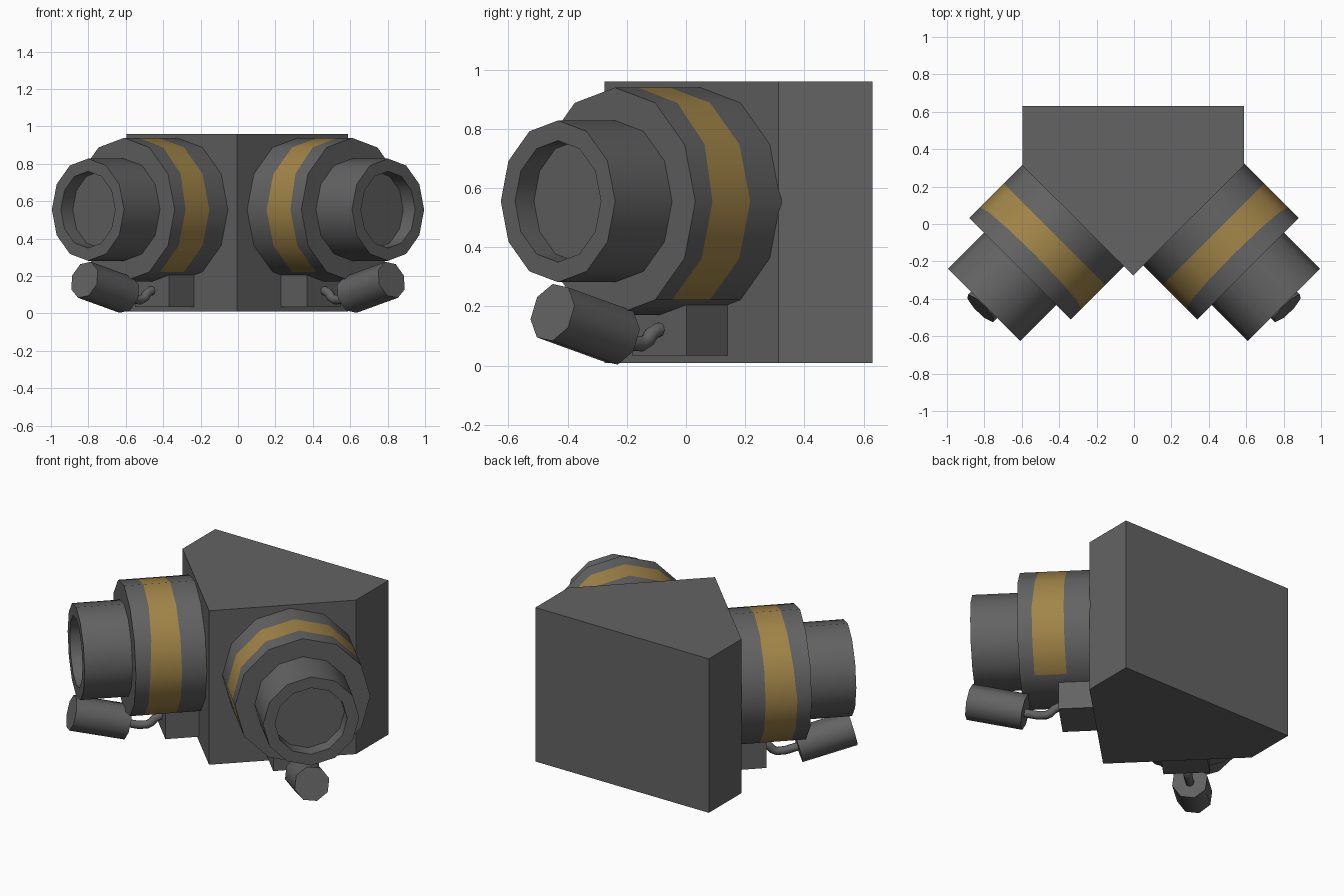
import bpy, bmesh, math
from mathutils import Vector

if "Cube" in bpy.data.objects:
    bpy.data.objects.remove(bpy.data.objects["Cube"])


def material(name, rgb):
    m = bpy.data.materials.new(name)
    m.diffuse_color = (*rgb, 1)
    m.use_nodes = True
    m.node_tree.nodes["Principled BSDF"].inputs["Base Color"].default_value = m.diffuse_color
    return m


GREY = material("dark_grey", (0.125, 0.125, 0.125))
GOLD = material("worn_gold", (0.36, 0.235, 0.065))
D = math.sqrt(0.5)


def place(side, s, b, z):
    """Camera frame: s = out along the 45 degree axis, b = sideways, z = up."""
    return Vector((side * (0.32 + D * (s + b)), 0.05 + D * (b - s), z))


def finish(bm, name, smooth=False):
    bmesh.ops.recalc_face_normals(bm, faces=bm.faces)
    me = bpy.data.meshes.new(name)
    bm.to_mesh(me)
    bm.free()
    me.materials.append(GREY)
    me.materials.append(GOLD)
    ob = bpy.data.objects.new(name, me)
    bpy.context.collection.objects.link(ob)
    if smooth:
        bpy.ops.object.select_all(action='DESELECT')
        ob.select_set(True)
        bpy.context.view_layer.objects.active = ob
        bpy.ops.object.shade_smooth_by_angle(angle=math.radians(48))
    return ob


def loft(name, rings, smooth=True, gold=None):
    """Skin a list of point rings, cap both ends; gold(ring, segment) paints faces."""
    bm = bmesh.new()
    vs = [[bm.verts.new(p) for p in ring] for ring in rings]
    n = len(vs[0])
    for i in range(len(vs) - 1):
        for k in range(n):
            j = (k + 1) % n
            f = bm.faces.new((vs[i][k], vs[i][j], vs[i + 1][j], vs[i + 1][k]))
            f.material_index = int(bool(gold and gold(i, k)))
    bm.faces.new(vs[0])
    bm.faces.new(vs[-1])
    return finish(bm, name, smooth)


def tube(name, side, path, radius, n, turn=0.0):
    """Round section swept along (s, z) points in the camera's vertical plane."""
    rings = []
    for i, (s, z) in enumerate(path):
        p, q = path[max(i - 1, 0)], path[min(i + 1, len(path) - 1)]
        t = Vector((q[0] - p[0], q[1] - p[1])).normalized()
        ring = []
        for k in range(n):
            a = 2 * math.pi * (k + turn) / n
            u = radius * math.sin(a)
            ring.append(place(side, s - t.y * u, radius * math.cos(a), z + t.x * u))
        rings.append(ring)
    return loft(name, rings)


# Wedge-fronted housing
outline = [(-0.597, 0.63), (0.587, 0.63), (0.587, 0.312), (-0.005, -0.275), (-0.597, 0.312)]
loft("housing", [[Vector((x, y, z)) for x, y in outline] for z in (0.01, 0.96)], smooth=False)

N, CZ = 12, 0.555
ANG = [2 * math.pi * k / N for k in range(N)]

for side, tag in ((1, "right"), (-1, "left")):
    def ring(r, depth):
        return [place(side, depth(a), r * math.cos(a), CZ + r * math.sin(a)) for a in ANG]

    # Wide barrel with gold band, left bare on the two lowest sides
    barrel = [ring(0.384, f) for f in (
        lambda a: -0.003,
        lambda a: 0.148,
        lambda a: 0.328 - 0.028 * max(0, math.sin(a)),
        lambda a: 0.41)]
    loft("barrel_" + tag, barrel, gold=lambda i, k: i == 1 and k not in (8, 9))

    # Narrow lens tube with recessed glass
    loft("lens_tube_" + tag, [ring(r, lambda a, s=s: s) for s, r in (
        (0.40, 0.273), (0.682, 0.273), (0.682, 0.205), (0.592, 0.205))])

    # Bracket block under the barrel
    loft("bracket_" + tag, [[place(side, s, b, z) for s, b in (
        (-0.02, -0.13), (0.198, -0.13), (0.198, 0.13), (-0.02, 0.13))]
        for z in (0.035, 0.205)], smooth=False)

    # Bent arm and tilted lamp
    tube("lamp_arm_" + tag, side, [(0.18, 0.122), (0.21, 0.12), (0.235, 0.108), (0.255, 0.085),
                                   (0.28, 0.073), (0.33, 0.075), (0.42, 0.098)], 0.025, 8)
    tube("lamp_" + tag, side, [(0.396, 0.1), (0.708, 0.18)], 0.102, 8, turn=0.3)
